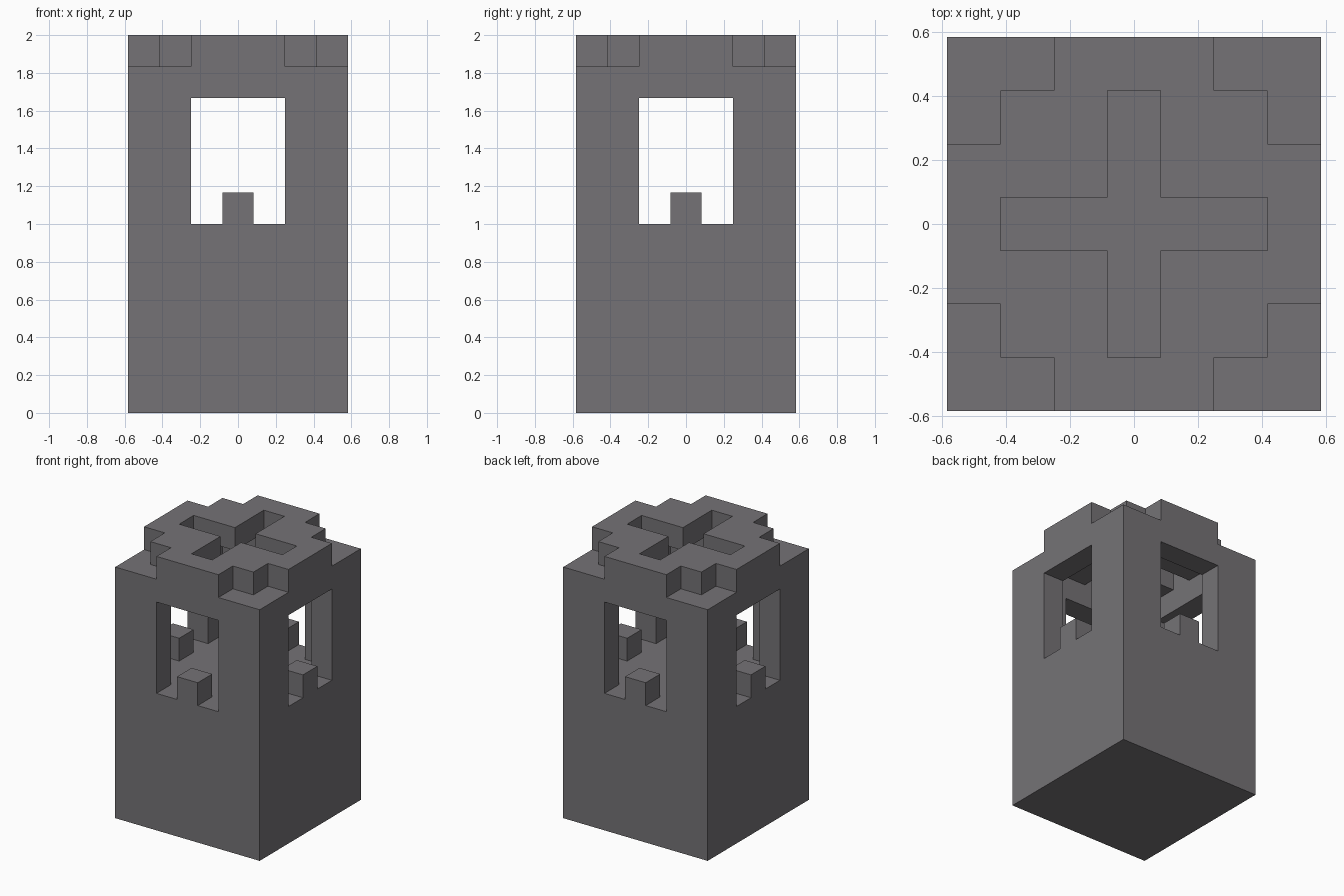
import bpy
import bmesh
from mathutils import Matrix

U = 1 / 6  # building block size; the tower is 7 x 7 x 12 blocks

if "Cube" in bpy.data.objects:
    bpy.data.objects.remove(bpy.data.objects["Cube"], do_unlink=True)

stone = bpy.data.materials.new("grey_stone")
stone.use_nodes = True
colour = (0.178, 0.171, 0.181, 1)
stone.diffuse_color = colour
stone.node_tree.nodes["Principled BSDF"].inputs["Base Color"].default_value = colour


def prism(name, outline, z0, z1):
    """Extrude a flat outline, given in blocks, from z0 to z1."""
    bm = bmesh.new()
    base = bm.faces.new([bm.verts.new((x * U, y * U, z0 * U)) for x, y in outline])
    top = bmesh.ops.extrude_face_region(bm, geom=[base])["geom"]
    verts = [v for v in top if isinstance(v, bmesh.types.BMVert)]
    bmesh.ops.translate(bm, verts=verts, vec=(0, 0, (z1 - z0) * U))
    bmesh.ops.recalc_face_normals(bm, faces=bm.faces)
    mesh = bpy.data.meshes.new(name)
    bm.to_mesh(mesh)
    bm.free()
    mesh.materials.append(stone)
    obj = bpy.data.objects.new(name, mesh)
    bpy.context.collection.objects.link(obj)
    return obj


def rect(hx, hy, cx=0, cy=0):
    return [(cx + sx * hx, cy + sy * hy)
            for sx, sy in ((-1, -1), (1, -1), (1, 1), (-1, 1))]


def four_fold(corner):
    """Repeat one corner of an outline around the centre."""
    points = []
    for k in range(4):
        for x, y in corner:
            points.append((x, y))
        corner = [(-y, x) for x, y in corner]
    return points


def cut(target, cutter):
    mod = target.modifiers.new("cut", "BOOLEAN")
    mod.operation = "DIFFERENCE"
    mod.solver = "EXACT"
    mod.object = cutter
    bpy.ops.object.select_all(action="DESELECT")
    bpy.context.view_layer.objects.active = target
    target.select_set(True)
    bpy.ops.object.modifier_apply(modifier=mod.name)
    bpy.data.objects.remove(cutter, do_unlink=True)


# Tower: solid base, hollow upper room, a window in each wall
tower = prism("tower_walls", rect(3.5, 3.5), 0, 11)
cut(tower, prism("room_cutter", rect(2.5, 2.5), 6, 12))
cut(tower, prism("window_cutter_y", rect(1.5, 4), 6, 10))
cut(tower, prism("window_cutter_x", rect(4, 1.5), 6, 10))

# Roof slab with stepped corners and an open cross
roof = prism("roof_slab", four_fold(
    [(3.5, -1.5), (3.5, 1.5), (2.5, 1.5), (2.5, 2.5), (1.5, 2.5)]), 11, 12)
cut(roof, prism("cross_cutter", four_fold(
    [(2.5, -0.5), (2.5, 0.5), (0.5, 0.5)]), 10, 13))

# One block standing in the middle of each window sill
for side, x, y in (("front", 0, -3), ("back", 0, 3), ("left", 3, 0), ("right", -3, 0)):
    prism(side + "_sill_block", rect(0.5, 0.5, x, y), 6, 7)
